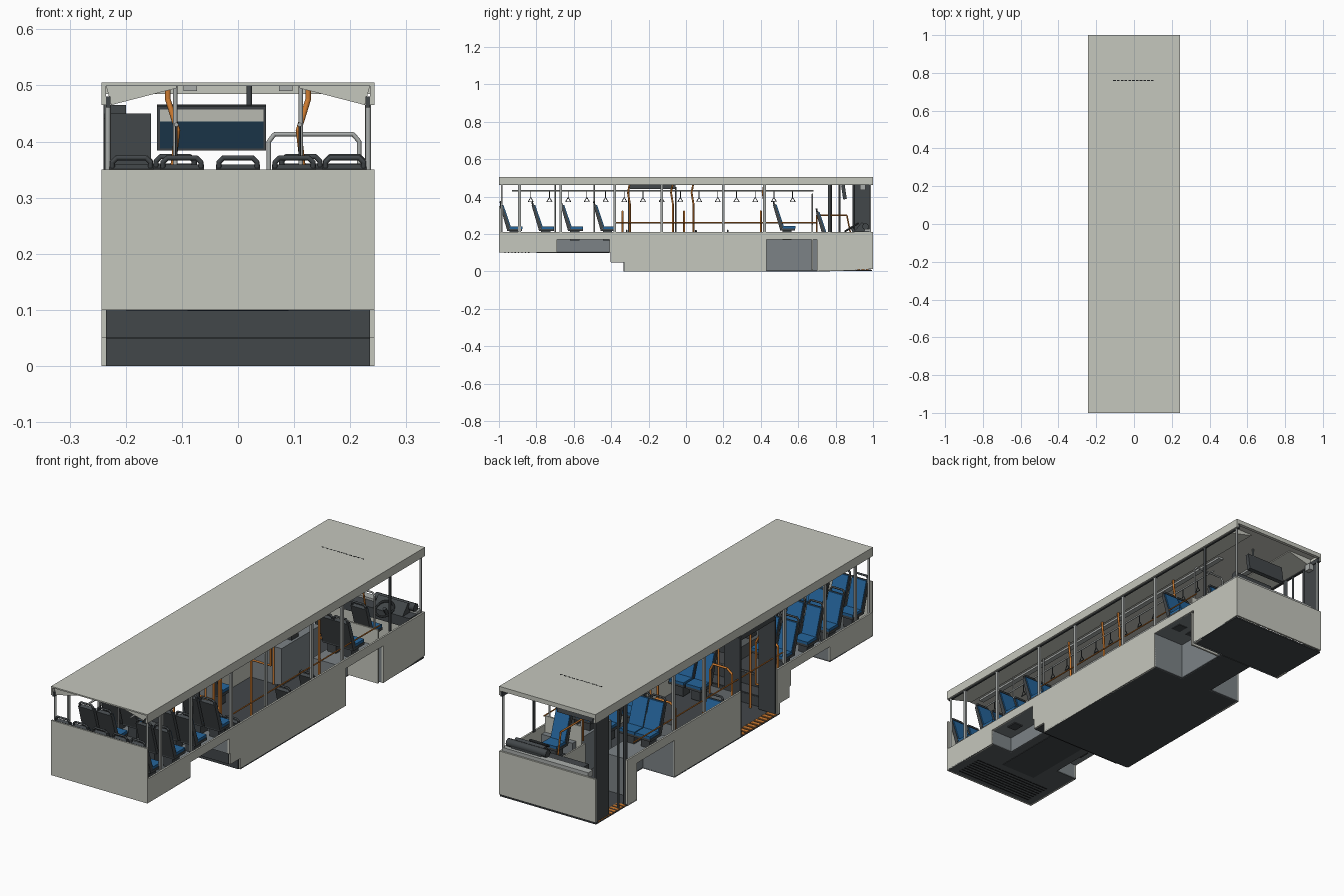
import bpy
import bmesh
from mathutils import Vector, Matrix

cube = bpy.data.objects.get("Cube")
if cube:
    bpy.data.objects.remove(cube, do_unlink=True)


def material(name, r, g, b):
    m = bpy.data.materials.new(name)
    m.use_nodes = True
    m.diffuse_color = (r, g, b, 1)
    m.node_tree.nodes["Principled BSDF"].inputs["Base Color"].default_value = (r, g, b, 1)
    return m


BODY = material("warm grey body", .56, .57, .51)
DARK = material("charcoal", .055, .063, .068)
SLATE = material("slate", .1, .11, .115)
WELL = material("wheel well grey", .2, .225, .24)
STEEL = material("steel grey", .4, .42, .41)
BLUE = material("seat blue", .018, .13, .33)
ORANGE = material("grab rail orange", .62, .2, .03)
BLACK = material("black", .012, .013, .014)
SCREEN = material("screen teal", .012, .04, .075)


def finish(name, bm, mats):
    bmesh.ops.recalc_face_normals(bm, faces=bm.faces)
    mesh = bpy.data.meshes.new(name)
    bm.to_mesh(mesh)
    bm.free()
    for m in mats:
        mesh.materials.append(m)
    ob = bpy.data.objects.new(name, mesh)
    bpy.context.collection.objects.link(ob)
    return ob


def add_box(bm, x, y, z, index=0):
    size = Vector((x[1] - x[0], y[1] - y[0], z[1] - z[0]))
    mid = Vector((x[0] + x[1], y[0] + y[1], z[0] + z[1])) / 2
    made = bmesh.ops.create_cube(bm, size=1, matrix=Matrix.Translation(mid) @ Matrix.Diagonal(size).to_4x4())
    for f in {f for v in made["verts"] for f in v.link_faces}:
        f.material_index = index


def box(name, x, y, z, mat):
    bm = bmesh.new()
    add_box(bm, x, y, z)
    return finish(name, bm, [mat])


def side(s, a, b):
    """Span between two distances from the centre line, on side s."""
    return tuple(sorted((s * a, s * b)))


def add_tube(bm, pts, r, index=0, sides=8):
    pts = [Vector(p) for p in pts]
    for a, b in zip(pts, pts[1:]):
        turn = Vector((0, 0, 1)).rotation_difference(b - a).to_matrix().to_4x4()
        made = bmesh.ops.create_cone(bm, cap_ends=True, segments=sides, radius1=r, radius2=r,
                                     depth=(b - a).length + r * .6,
                                     matrix=Matrix.Translation((a + b) / 2) @ turn)
        for f in {f for v in made["verts"] for f in v.link_faces}:
            f.material_index = index
            f.smooth = len(f.verts) == 4


def tube(name, pts, r, mat):
    bm = bmesh.new()
    add_tube(bm, pts, r)
    return finish(name, bm, [mat])


def add_slab(bm, pts, x0, x1, index=0):
    """Extrude a y-z outline across x."""
    face = bm.faces.new([bm.verts.new((x0, y, z)) for y, z in pts])
    face.material_index = index
    made = bmesh.ops.extrude_face_region(bm, geom=[face])["geom"]
    moved = [g for g in made if isinstance(g, bmesh.types.BMVert)]
    bmesh.ops.translate(bm, verts=moved, vec=(x1 - x0, 0, 0))
    for f in {f for v in moved for f in v.link_faces}:
        f.material_index = index


def slab(name, pts, x0, x1, mat):
    bm = bmesh.new()
    add_slab(bm, pts, x0, x1)
    return finish(name, bm, [mat])


W, T, SILL, EAVE, TOP = .243, .008, .21, .465, .505
REAR_ARCH, FRONT_ARCH = (-.69, -.41), (.43, .7)

# Side walls with wheel arches, door gaps on the -x side
rear = [(-1, SILL), (-1, .1), (-.69, .1), (-.69, .17), (-.41, .17), (-.41, .1),
        (-.4, .1), (-.4, .05), (-.33, .05), (-.33, 0)]
arch = [(.43, 0), (.43, .17), (.7, .17), (.7, 0)]
slab("left_wall", rear + arch + [(1, .012), (1, SILL)], W - T, W, BODY)
slab("right_wall_rear", rear + [(-.31, 0), (-.31, SILL)], -W, T - W, BODY)
slab("right_wall_middle", [(-.05, SILL), (-.05, 0)] + arch + [(.77, 0), (.77, SILL)], -W, T - W, BODY)
box("rear_wall", (-W, W), (-1, -.992), (.1, .35), BODY)
box("front_wall", (-W, W), (.992, 1), (.012, SILL), BODY)

# Floors, steps and raised seat platforms
FD, RD = .16, .11
box("low_floor", (-W, W), (-.33, .43), (0, .006), DARK)
box("floor_between_arches", (FD - W, W - FD), FRONT_ARCH, (0, .006), DARK)
box("entrance_floor", (-W, W), (.7, .995), (.002, .008), DARK)
box("lower_riser", (-W + T, W - T), (-.334, -.328), (0, .05), DARK)
box("step_tread", (-W + T, W - T), (-.4, -.33), (.048, .054), DARK)
box("upper_riser", (-W + T, W - T), (-.404, -.398), (.05, .105), DARK)
box("rear_floor", (-W, W), (-.995, -.69), (.1, .106), SLATE)
box("rear_floor_between_arches", (RD - W, W - RD), (-.69, -.4), (.1, .106), SLATE)
box("aisle_strip", (-.09, .09), (-.8, -.41), (.098, .108), DARK)
for i in range(8):
    box("floor_slot", (-.2, .2), (-.97 + i * .018, -.964 + i * .018), (.099, .1), BLACK)


# Wheel wells
def wheel_well(name, s, arch_y, z0, depth):
    y0, y1 = arch_y
    inner, outer = W - depth, W - T / 2
    bm = bmesh.new()
    add_box(bm, side(s, inner, outer), (y0, y1), (.17, .176))
    add_box(bm, side(s, inner - .005, inner), (y0, y1), (z0, .176))
    for y in (y0 - .005, y1):
        add_box(bm, side(s, inner - .005, outer), (y, y + .005), (z0, .176))
    finish(name, bm, [WELL])


for s in (-1, 1):
    wheel_well("front_wheel_well", s, FRONT_ARCH, 0, FD)
    wheel_well("rear_wheel_well", s, REAR_ARCH, .1, RD)
    box("seat_platform", side(s, .06, W - T), (-.99, -.7), (.106, .165), SLATE)
    box("seat_platform_edge", side(s, .06, W - RD - .005), (-.7, -.41), (.106, .165), SLATE)

# Roof, fascia and sloping ceiling coves
box("roof", (-W, W), (-1, 1), (.499, TOP), BODY)
for s in (-1, 1):
    box("roof_fascia", side(s, W - T, W), (-1, 1), (EAVE, .5), BODY)
    box("window_header", side(s, W - .016, W - T), (-1, 1), (EAVE - .004, EAVE + .015), DARK)
    bm = bmesh.new()
    vs = [bm.verts.new((s * x, -.99, z)) for x, z in ((.226, .465), (.235, .499), (.11, .499), (.11, .495))]
    f = bm.faces.new(vs)
    out = bmesh.ops.extrude_face_region(bm, geom=[f])["geom"]
    bmesh.ops.translate(bm, verts=[g for g in out if isinstance(g, bmesh.types.BMVert)], vec=(0, 1.93, 0))
    finish("ceiling_cove", bm, [BODY])
    box("ceiling_light", side(s, .073, .097), (-.95, .7), (.49, .499), STEEL)
    # Window pillars
    for y in (-.89, -.67, -.38, -.13, .2, .42):
        if s > 0 or y != -.13:
            box("window_pillar", side(s, W - .017, W - T), (y - .007, y + .007), (SILL, EAVE), STEEL)
    for y in (-.985, .985):
        tube("corner_post", [(s * .232, y, SILL), (s * .232, y, EAVE)], .005, STEEL)
    box("cab_pillar", side(s, W - .015, W - T), (.758, .772), (SILL, EAVE), DARK)
for i in range(11):
    box("roof_slit", (-.11 + i * .02, -.096 + i * .02), (.757, .762), (TOP, TOP + .0005), BLACK)
box("roof_front_lip", (-W, W), (.985, 1), (.485, .5), BODY)

# Doors
box("front_door_leaf", (-.24, -.232), (.9, .99), (.01, EAVE), DARK)
for y in (.775, .82, .895):
    tube("front_door_post", [(-.232, y, .01), (-.232, y, EAVE)], .005, DARK)
for y in (-.305, -.055):
    box("middle_door_leaf", (-.238, -.155), (y - .004, y + .004), (.01, .45), DARK)
box("middle_door_header", (-.24, -.2), (-.3, -.055), (.44, EAVE), DARK)
for y0, y1 in ((.78, .985), (-.305, -.055)):
    for i in range(9):
        step = (y1 - y0) / 9
        box("threshold_stripe", (-W, -.2), (y0 + step * i, y0 + step * (i + .65)), (.005, .0095), ORANGE)


# Seats: blue pad in a dark shell with a grab handle and pedestal
def seat_mesh():
    bm = bmesh.new()
    h = .039
    add_slab(bm, [(-.012, -.012), (-.05, .118), (-.038, .126), (.005, 0)], -h, h, 0)
    add_slab(bm, [(.002, .004), (-.037, .122), (-.031, .122), (.009, .004)], -h + .003, h - .003, 1)
    add_box(bm, (-h, h), (-.012, .068), (-.018, -.006), 0)
    add_box(bm, (-h + .002, h - .002), (0, .07), (-.006, .006), 1)
    add_box(bm, (-.022, .022), (0, .05), (-.068, -.018), 0)
    add_tube(bm, [(-.034, -.04, .105), (-.034, -.046, .13), (-.026, -.047, .138), (.026, -.047, .138),
                  (.034, -.046, .13), (.034, -.04, .105)], .0045, 0)
    return finish("rear_bench_seat", bm, [DARK, BLUE])


first = seat_mesh()
first.location = (0, -.945, .233)


def seat(name, x, y, z):
    ob = bpy.data.objects.new(name, first.data)
    ob.location = (x, y, z)
    bpy.context.collection.objects.link(ob)


for s in (-1, 1):
    for x in (.1, .19):
        seat("rear_bench_seat", s * x, -.945, .233)
        for y in (-.775, -.62, -.445):
            seat("passenger_seat", s * x, y, .233)
    seat("arch_seat", s * .19, .515, .235)
    seat("arch_seat", s * .112, .515, .235)
    seat("low_seat", s * .19, .1, .08)
seat("low_seat", .19, -.27, .08)
seat("low_seat", .105, -.27, .08)
seat("low_seat", .19, .27, .08)
seat("driver_seat", .12, .745, .195)
box("driver_seat_base", (.09, .15), (.74, .8), (.006, .14), DARK)

# Grab rails, poles and hanging straps
for s in (-1, 1):
    tube("overhead_rail", [(s * .11, -.93, .43), (s * .11, .68, .43)], .004, STEEL)
    for i in range(15):
        y = -.83 + i * .1
        tube("hanging_strap", [(s * .11, y, .43), (s * .11, y, .395), (s * .11, y - .014, .372),
                               (s * .11, y + .014, .372), (s * .11, y, .395)], .002, DARK)
    for y in (-.3, -.07, .04, .42):
        tube("orange_pole", [(s * .115, y, .006), (s * .115, y, .36), (s * .108, y - .01, .42),
                             (s * .125, y, .475), (s * .125, y, .499)], .005, ORANGE)
    for y in (-.7, -.49):
        tube("rear_pole", [(s * .112, y, .2), (s * .112, y, .499)], .004, STEEL)
    tube("window_rail", [(s * .226, -.38, .26), (s * .226, .7, .26)], .003, ORANGE)
for y in (-.34, -.01, .4):
    tube("screen_frame", [(-.225, y, .1), (-.225, y, .3), (-.2, y, .32), (-.13, y, .32), (-.115, y, .29),
                          (-.115, y, .1), (-.225, y, .1)], .005, ORANGE)
    box("divider_panel", (-.222, -.118), (y - .002, y + .002), (.1, .22), WELL)

# Driver's cab
box("cab_divider", (.05, W - T), (.672, .68), (.006, .25), BODY)
tube("cab_rail", [(.055, .676, .25), (.055, .676, .4), (.065, .676, .413), (.205, .676, .413),
                  (.216, .676, .4), (.216, .676, .25)], .004, STEEL)
box("cab_side_panel", (.03, .037), (.68, .9), (.006, .18), BODY)
box("dashboard", (-.14, W - T), (.9, .985), (.17, .215), DARK)
box("dashboard_tray", (-.2, W - T), (.955, .99), (.2, .225), STEEL)
slab("instrument_binnacle", [(.9, .215), (.94, .262), (.975, .24), (.975, .215)], .05, .2, DARK)
tube("dash_roll", [(.03, .96, .24), (.22, .96, .24)], .018, DARK)
bpy.ops.mesh.primitive_torus_add(major_radius=.04, minor_radius=.005, major_segments=24, minor_segments=8,
                                 location=(.12, .885, .235), rotation=(.55, 0, 0))
wheel = bpy.context.object
wheel.name = "steering_wheel"
wheel.data.materials.append(DARK)
tube("steering_column", [(.12, .885, .235), (.12, .92, .18)], .008, DARK)
tube("cab_orange_rail", [(.03, .7, .2), (.03, .7, .3), (.03, .86, .3), (.03, .88, .2)], .004, ORANGE)

# Hanging passenger display, leaning slightly
bm = bmesh.new()
add_box(bm, (-.097, .097), (-.009, .009), (-.04, .04), 0)
add_box(bm, (-.092, .092), (-.0105, -.009), (-.036, .012), 1)
add_box(bm, (-.092, .092), (-.0105, -.009), (.012, .034), 2)
display = finish("passenger_display", bm, [DARK, SCREEN, BODY])
display.location = (-.047, .845, .425)
display.rotation_euler = (.15, 0, 0)
tube("display_bracket", [(.02, .845, .45), (.02, .845, .499)], .005, DARK)
box("mirror_housing", (-.235, -.21), (.93, .96), (.435, EAVE), STEEL)
